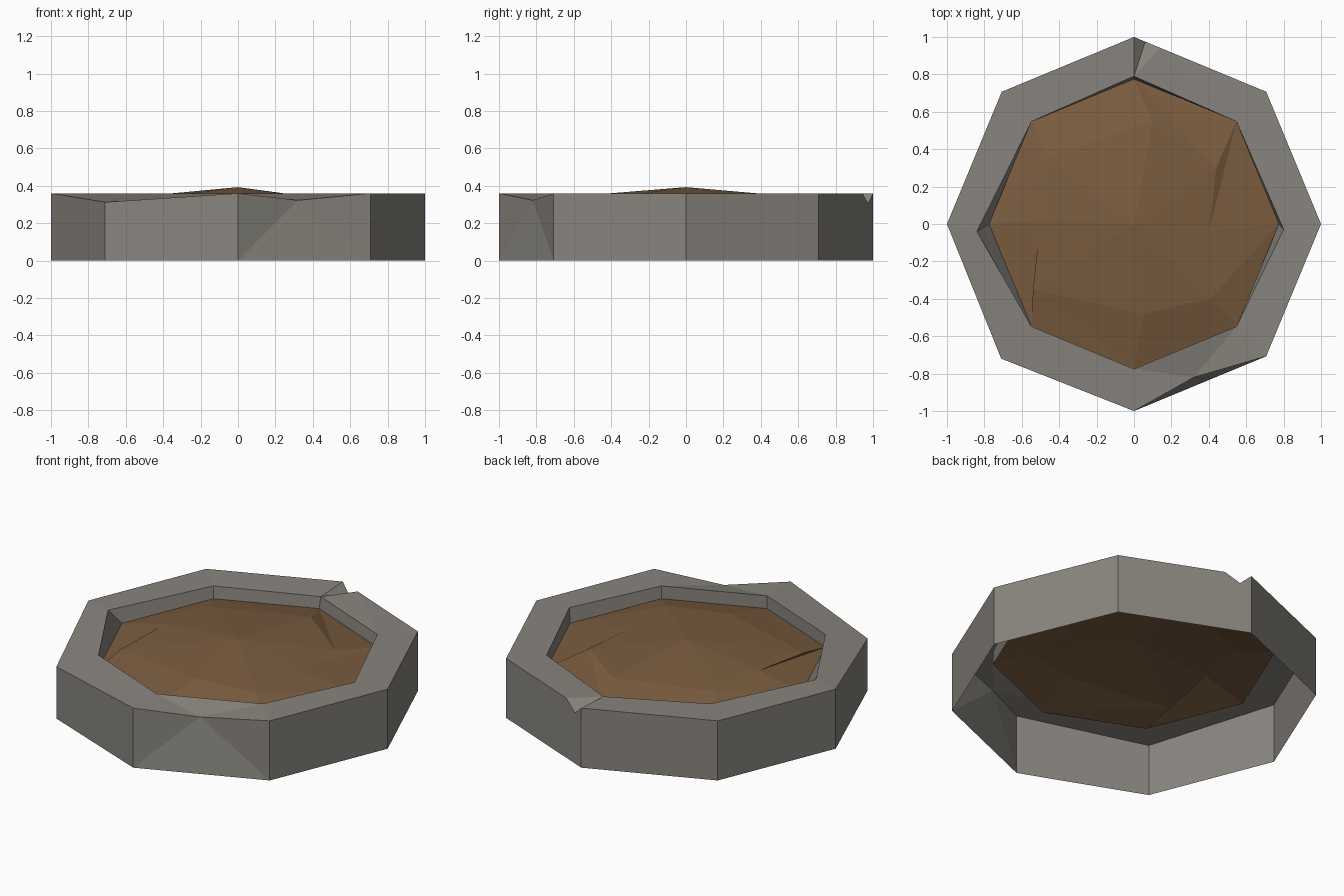
import bpy, bmesh, math

if "Cube" in bpy.data.objects:
    bpy.data.objects.remove(bpy.data.objects["Cube"])

def material(name, rgb):
    m = bpy.data.materials.new(name)
    m.diffuse_color = (*rgb, 1)
    m.use_nodes = True
    m.node_tree.nodes["Principled BSDF"].inputs["Base Color"].default_value = m.diffuse_color
    return m

def make_object(name, bm, mat):
    me = bpy.data.meshes.new(name)
    bm.to_mesh(me)
    bm.free()
    me.materials.append(mat)
    ob = bpy.data.objects.new(name, me)
    bpy.context.collection.objects.link(ob)
    return ob

def ring(r, z):
    return [(r * math.cos(k * math.pi / 4), r * math.sin(k * math.pi / 4), z) for k in range(8)]

stone = material("grey stone", (0.25, 0.235, 0.21))
earth = material("brown soil", (0.195, 0.108, 0.05))

H, SOIL_Z = 0.36, 0.283

# Worn outlines of the octagonal stone border
base = ring(1.0, 0)
base[5] = (-0.71, -0.72, 0)
top = ring(1.0, H)
top[5] = (-0.71, -0.72, 0.313)
inner = ring(0.775, H)
inner[0] = (0.80, -0.03, H)
inner[4] = (-0.84, -0.04, H)
inner[2] = (0, 0.79, 0.35)
soil_edge = ring(0.775, SOIL_Z)

# Chipped points along the top edge, by side number
chips = {1: [(0.14, 0.942, H), (0.06, 0.975, 0.305)],
         6: [(0.32, -0.82, 0.323)]}

# Stone border: outer wall, top rim and inner lip (open underneath)
bm = bmesh.new()
B, T, I, S = [[bm.verts.new(p) for p in loop] for loop in (base, top, inner, soil_edge)]
for k in range(8):
    n = (k + 1) % 8
    bm.faces.new((I[k], I[n], S[n], S[k]))
    if k not in chips:
        bm.faces.new((B[k], B[n], T[n], T[k]))
        bm.faces.new((T[k], T[n], I[n], I[k]))
        continue
    edge = [bm.verts.new(p) for p in chips[k]] + [T[n]]
    c = edge[0]
    bm.faces.new((B[k], B[n], c))
    bm.faces.new((B[k], c, T[k]))
    bm.faces.new((T[k], c, I[k]))
    bm.faces.new((c, I[n], I[k]))
    for p, q in zip(edge, edge[1:]):
        bm.faces.new((B[n], q, p))
        bm.faces.new((p, q, I[n]))
make_object("stone_border", bm, stone)

# Soil mound: peak, uneven middle ring, octagonal edge
bm = bmesh.new()
mid = [(0.40, -0.04, 0.339), (0.44, 0.30, 0.332), (0.10, 0.55, 0.345), (-0.45, 0.36, 0.335),
       (-0.50, 0.02, 0.346), (-0.54, -0.35, 0.322), (0.05, -0.48, 0.354), (0.41, -0.40, 0.335)]
peak = bm.verts.new((0, 0, 0.393))
M = [bm.verts.new(p) for p in mid]
E = [bm.verts.new(p) for p in soil_edge]
for k in range(8):
    n = (k + 1) % 8
    bm.faces.new((peak, M[k], M[n]))
    bm.faces.new((M[k], E[k], E[n]))
    bm.faces.new((M[k], E[n], M[n]))
make_object("soil", bm, earth)
